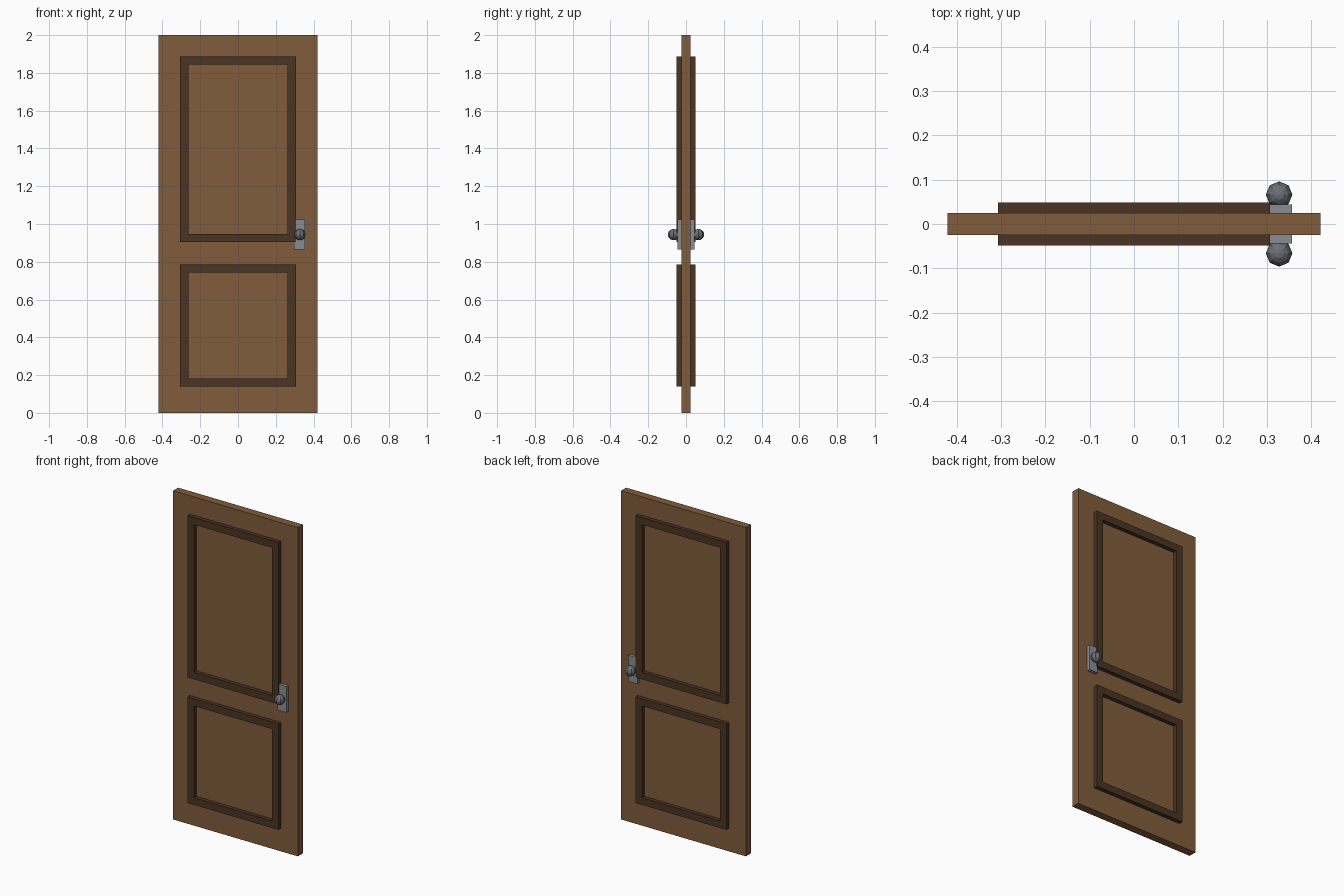
import bpy, bmesh
from mathutils import Matrix, Vector

if "Cube" in bpy.data.objects:
    bpy.data.objects.remove(bpy.data.objects["Cube"])


def material(name, rgb):
    m = bpy.data.materials.new(name)
    m.diffuse_color = (*rgb, 1)
    m.use_nodes = True
    m.node_tree.nodes["Principled BSDF"].inputs["Base Color"].default_value = m.diffuse_color
    return m


wood = material("brown wood", (0.216, 0.107, 0.044))
trim = material("dark brown trim", (0.068, 0.034, 0.016))
metal = material("grey metal", (0.25, 0.266, 0.29))
knob_metal = material("dark grey metal", (0.15, 0.158, 0.175))


def finish(name, bm, mat):
    me = bpy.data.meshes.new(name)
    bmesh.ops.recalc_face_normals(bm, faces=bm.faces[:])
    bm.to_mesh(me)
    bm.free()
    me.materials.append(mat)
    ob = bpy.data.objects.new(name, me)
    bpy.context.collection.objects.link(ob)
    return ob


def box(name, x0, x1, y0, y1, z0, z1, mat):
    bm = bmesh.new()
    size = Vector((x1 - x0, y1 - y0, z1 - z0))
    centre = Vector((x0 + x1, y0 + y1, z0 + z1)) / 2
    bmesh.ops.create_cube(bm, size=1, matrix=Matrix.Translation(centre) @ Matrix.Diagonal((*size, 1)))
    return finish(name, bm, mat)


def frame(name, x, z0, z1, width, y0, y1, mat):
    """Rectangular ring in the XZ plane, extruded along y."""
    bm = bmesh.new()
    rings = []
    for y in (y0, y1):
        for w in (0, width):
            rings.append([bm.verts.new(p) for p in (
                (-x + w, y, z0 + w), (x - w, y, z0 + w), (x - w, y, z1 - w), (-x + w, y, z1 - w))])
    out0, in0, out1, in1 = rings
    for a, b in ((out0, in0), (in0, in1), (in1, out1), (out1, out0)):
        for i in range(4):
            j = (i + 1) % 4
            bm.faces.new((a[i], a[j], b[j], b[i]))
    return finish(name, bm, mat)


# Door slab
box("door_slab", -0.42, 0.42, -0.0245, 0.0245, 0, 2, wood)

# Raised mouldings, standing proud on both sides
frame("upper_moulding", 0.306, 0.904, 1.888, 0.043, -0.049, 0.049, trim)
frame("lower_moulding", 0.306, 0.14, 0.785, 0.043, -0.049, 0.049, trim)

# Handle plate and knob on each side
for side, s in (("front", -1), ("back", 1)):
    y0, y1 = sorted((s * 0.02, s * 0.044))
    box(side + "_handle_plate", 0.297, 0.356, y0, y1, 0.865, 1.023, metal)
    bm = bmesh.new()
    bmesh.ops.create_uvsphere(bm, u_segments=8, v_segments=8, radius=0.03,
                              matrix=Matrix.Translation((0.327, s * 0.066, 0.944)))
    finish(side + "_knob", bm, knob_metal)
